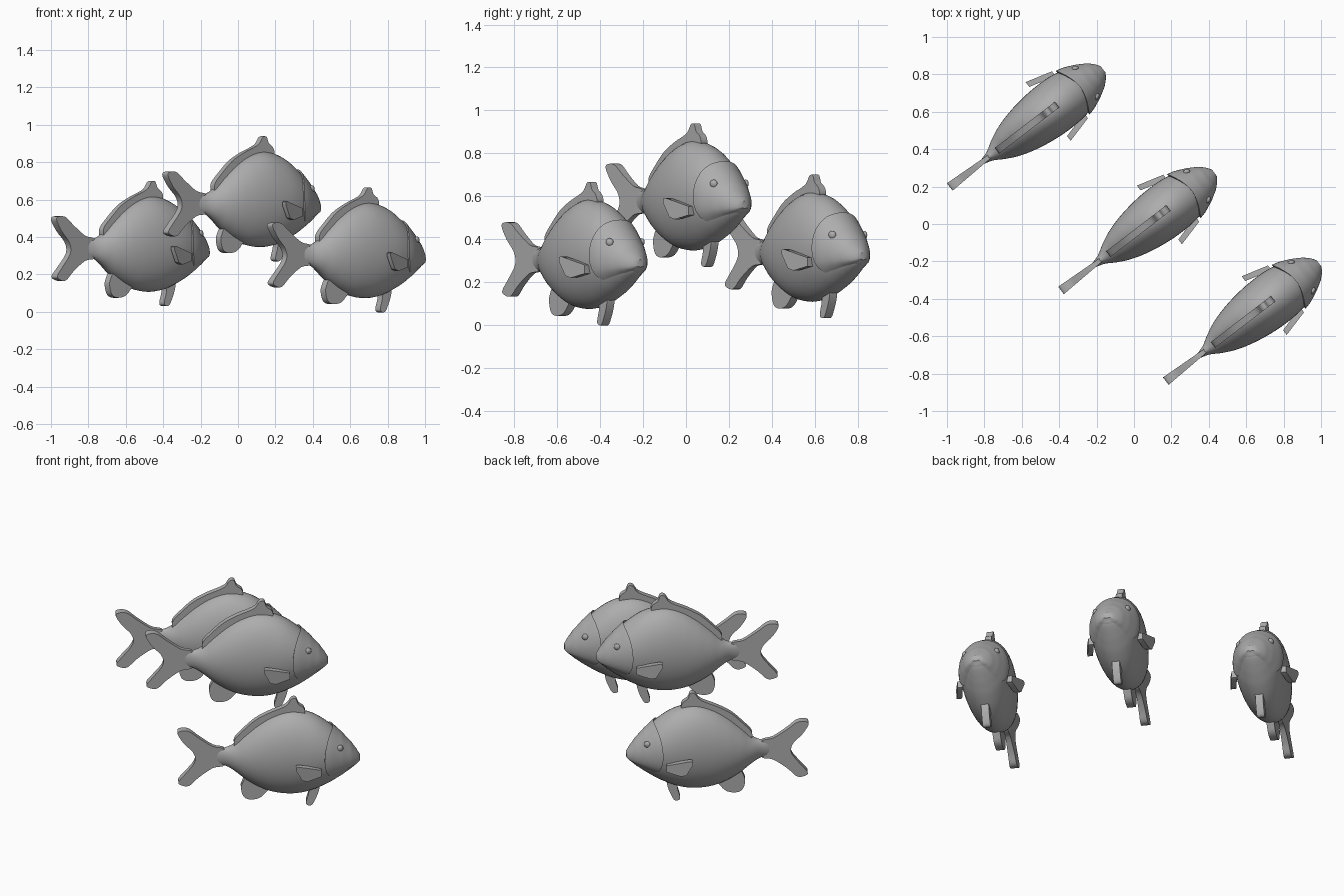
import bpy, bmesh, math
from mathutils import Matrix, Vector

if "Cube" in bpy.data.objects:
    bpy.data.objects.remove(bpy.data.objects["Cube"])

grey = bpy.data.materials.new("plain_grey")
grey.diffuse_color = (0.42, 0.42, 0.42, 1)
grey.use_nodes = True
grey.node_tree.nodes["Principled BSDF"].inputs["Base Color"].default_value = grey.diffuse_color

# Body stations: distance from tail tip, top, bottom, half width
STATIONS = [(.20, .022, -.072, .010), (.27, .030, -.080, .028), (.32, .052, -.110, .058),
            (.38, .108, -.160, .088), (.45, .168, -.205, .112), (.53, .220, -.240, .130),
            (.62, .252, -.255, .142), (.70, .250, -.250, .146), (.78, .222, -.226, .143),
            (.86, .166, -.188, .128), (.93, .098, -.145, .098), (.98, .040, -.110, .068),
            (1.01, -.005, -.085, .040), (1.025, -.032, -.063, .015)]
SEG = 40


def catmull(a, b, c, d, t):
    return tuple(.5 * (2 * q + (r - p) * t + (2 * p - 5 * q + 4 * r - s) * t * t
                       + (3 * q - p - 3 * r + s) * t ** 3) for p, q, r, s in zip(a, b, c, d))


def section(u):
    """Top, bottom and half width at distance u, with smooth interpolation."""
    last = len(STATIONS) - 2
    i = next((k for k in range(last + 1) if u <= STATIONS[k + 1][0]), last)
    a, b = STATIONS[i], STATIONS[i + 1]
    p, q = STATIONS[max(i - 1, 0)], STATIONS[min(i + 2, last + 1)]
    return catmull(p, a, b, q, (u - a[0]) / (b[0] - a[0]))[1:]


def skin(u, ang, off=0, push=0):
    top, bot, w = section(u)
    return Vector((u + push, (w + off) * math.cos(ang),
                   (top + bot) / 2 + ((top - bot) / 2 + off) * math.sin(ang)))


def finish(bm, name, angle=35):
    bmesh.ops.recalc_face_normals(bm, faces=bm.faces)
    me = bpy.data.meshes.new(name)
    bm.to_mesh(me)
    bm.free()
    me.shade_smooth()
    me.set_sharp_from_angle(angle=math.radians(angle))
    me.materials.append(grey)
    return me


def loft(name, rings):
    bm = bmesh.new()
    loops = [[bm.verts.new(p) for p in r] for r in rings]
    for a, b in zip(loops, loops[1:]):
        for k in range(SEG):
            j = (k + 1) % SEG
            bm.faces.new((a[k], a[j], b[j], b[k]))
    bm.faces.new(loops[0])
    bm.faces.new(loops[-1])
    return finish(bm, name)


def slab(name, outline, half, centre=lambda u: 0, smooth=True):
    """Flat fin cut from a side outline; half thickness and offset vary along it."""
    if smooth:
        n = len(outline)
        outline = [catmull(outline[i - 1], outline[i], outline[(i + 1) % n],
                           outline[(i + 2) % n], t / 4) for i in range(n) for t in range(4)]
    bm = bmesh.new()
    left, right = ([bm.verts.new((u, centre(u) + s * half(u), z)) for u, z in outline]
                   for s in (1, -1))
    bm.faces.new(left)
    bm.faces.new(right[::-1])
    for i in range(len(left)):
        j = (i + 1) % len(left)
        bm.faces.new((left[j], left[i], right[i], right[j]))
    return finish(bm, name, 40)


angles = [2 * math.pi * k / SEG for k in range(SEG)]
first, end = STATIONS[0][0], STATIONS[-1][0]
parts = {}

# Body
parts["body"] = loft("body", [[skin(first + (end - first) * i / 48, a) for a in angles]
                              for i in range(49)])


# Head cover: raised over the cheeks and crown, fading out under the jaw
def gill(a):
    s = math.sin(a)
    return .828 + (.05 * s * s if s > 0 else .10 * s * s)


def raise_by(a):
    t = min(max((math.sin(a) + .8) / .45, 0), 1)
    return -.005 + .017 * t * t * (3 - 2 * t)


rings = [[skin(gill(a), a, -.012) for a in angles]]
for i in range(19):
    t = i / 18
    rings.append([skin(gill(a) + (end - gill(a)) * t, a, raise_by(a) * (1 - .4 * t ** 4),
                       .008 * t ** 3) for a in angles])
parts["head_cover"] = loft("head_cover", rings)

# Central fins
parts["tail_fin"] = slab("tail_fin", [
    (.27, .022), (.20, .045), (.12, .10), (.065, .143), (.02, .148), (.0, .13), (.035, .07),
    (.085, .015), (.10, -.03), (.085, -.07), (.04, -.125), (.005, -.17), (.02, -.19),
    (.065, -.195), (.12, -.145), (.20, -.09), (.27, -.072)], lambda u: .025 - .05 * u)
parts["dorsal_fin"] = slab("dorsal_fin", [
    (.33, .03), (.32, .055), (.325, .09), (.37, .14), (.44, .205), (.52, .25), (.58, .275),
    (.62, .297), (.645, .332), (.67, .334), (.685, .30), (.715, .275), (.715, .235),
    (.62, .20), (.52, .17), (.42, .09)], lambda u: .019)
parts["anal_fin"] = slab("anal_fin", [
    (.40, -.15), (.365, -.19), (.36, -.225), (.375, -.27), (.41, -.287), (.46, -.28),
    (.495, -.25), (.51, -.21)], lambda u: .022)
parts["pelvic_fin"] = slab("pelvic_fin", [
    (.75, -.21), (.742, -.26), (.728, -.31), (.735, -.328), (.76, -.328), (.782, -.29),
    (.80, -.24), (.80, -.20)], lambda u: .022)

# Paired fins and eyes
for side, label in ((1, "left"), (-1, "right")):
    parts[label + "_pectoral_fin"] = slab(label + "_pectoral_fin", [
        (.81, -.05), (.675, -.01), (.663, -.015), (.663, -.032), (.70, -.10), (.73, -.11),
        (.81, -.09)], lambda u: .016, lambda u, s=side: s * (.142 + .27 * (.81 - u)), False)
    bm = bmesh.new()
    eye_angle = math.asin(.55)
    pos = skin(.918, eye_angle, .010)
    place = (Matrix.Translation((pos.x, side * pos.y, pos.z))
             @ Matrix.Rotation(side * math.radians(-25), 4, 'Z')
             @ Matrix.Diagonal((.019, .013, .019, 1)))
    bmesh.ops.create_uvsphere(bm, u_segments=16, v_segments=10, radius=1, matrix=place)
    parts[label + "_eye"] = finish(bm, label + "_eye", 60)

# Three fish sharing the same parts
heading = Matrix.Rotation(math.radians(37.5), 4, 'Z')
for number, spot in enumerate([(-.985, .198, .363), (-.39, -.355, .602), (.17, -.84, .329)], 1):
    for name, mesh in parts.items():
        ob = bpy.data.objects.new(f"fish_{number}_{name}", mesh)
        ob.matrix_world = Matrix.Translation(spot) @ heading
        bpy.context.collection.objects.link(ob)
